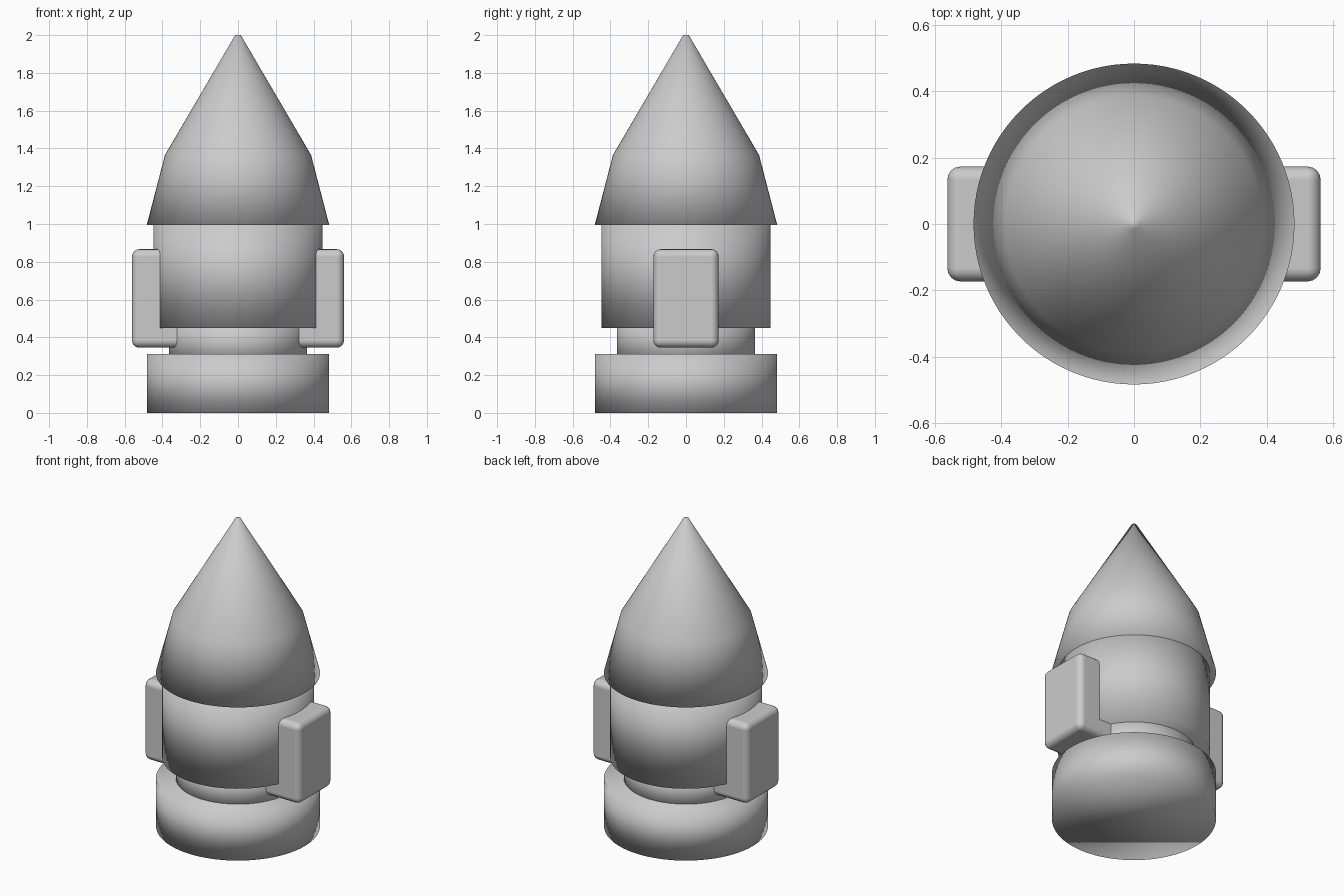
import bpy, bmesh, math

if "Cube" in bpy.data.objects:
    bpy.data.objects.remove(bpy.data.objects["Cube"])

SEGMENTS = 96


def lathe(name, profile):
    """Closed, smooth round part from (radius, z) points, bottom to top."""
    bm = bmesh.new()
    rings = []
    for r, z in profile:
        rings.append([bm.verts.new((r * math.cos(2 * math.pi * i / SEGMENTS),
                                    r * math.sin(2 * math.pi * i / SEGMENTS), z))
                      for i in range(SEGMENTS)])
    for low, high in zip(rings, rings[1:]):
        for i in range(SEGMENTS):
            j = (i + 1) % SEGMENTS
            bm.faces.new((low[i], low[j], high[j], high[i]))
    bm.faces.new(rings[0][::-1])
    bm.faces.new(rings[-1])
    for f in bm.faces:
        f.smooth = True
    mesh = bpy.data.meshes.new(name)
    bm.to_mesh(mesh)
    bm.free()
    obj = bpy.data.objects.new(name, mesh)
    bpy.context.collection.objects.link(obj)
    return obj


def rounded_box(name, lo, hi, radius):
    """Box between two corners with rounded edges."""
    bpy.ops.mesh.primitive_cube_add(size=1, location=[(a + b) / 2 for a, b in zip(lo, hi)])
    obj = bpy.context.object
    obj.name = name
    obj.scale = [b - a for a, b in zip(lo, hi)]
    bpy.ops.object.transform_apply(location=False, rotation=False, scale=True)
    bpy.ops.object.shade_smooth()
    bevel = obj.modifiers.new("rounding", 'BEVEL')
    bevel.width = radius
    bevel.segments = 4
    bevel.harden_normals = True
    return obj


# Stacked round parts
lathe("base", [(0.483, 0.0), (0.483, 0.312)])
lathe("neck", [(0.366, 0.25), (0.366, 0.50)])
lathe("body", [(0.447, 0.45), (0.447, 1.05)])
lathe("nose_cone", [(0.483, 0.995), (0.387, 1.365), (0.015, 2.0)])

# Side blocks, one on each side of the body
rounded_box("right_side_block", (0.22, -0.173, 0.345), (0.562, 0.173, 0.867), 0.04)
rounded_box("left_side_block", (-0.562, -0.173, 0.345), (-0.22, 0.173, 0.867), 0.04)
